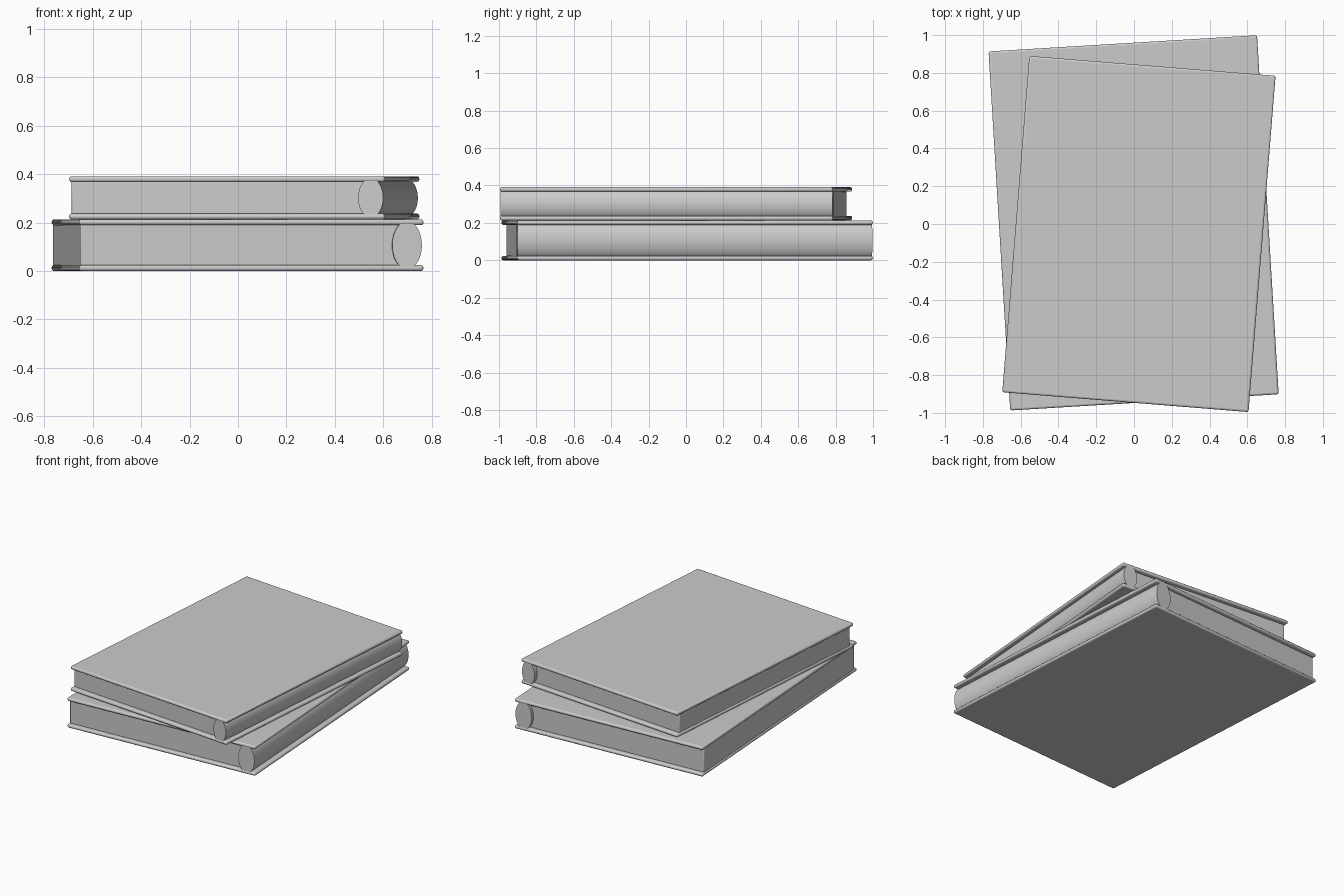
import bpy
from math import radians
from mathutils import Matrix

if "Cube" in bpy.data.objects:
    bpy.data.objects.remove(bpy.data.objects["Cube"])


def finish(obj, world, bevel=0.0):
    # bake the book's placement, round the edges, smooth the shading
    obj.data.transform(world)
    if bevel:
        mod = obj.modifiers.new("rounded_edges", 'BEVEL')
        mod.width = bevel
        mod.segments = 3
    bpy.ops.object.shade_smooth_by_angle(angle=radians(35))


def box(name, center, size, world, bevel):
    bpy.ops.mesh.primitive_cube_add(size=1)
    obj = bpy.context.object
    obj.name = name
    local = Matrix.Translation(center) @ Matrix.Diagonal((*size, 1))
    finish(obj, world @ local, bevel)


def book(name, center, angle, width, length, z0, height, page_left, page_length, spine_r):
    world = Matrix.Translation((*center, z0)) @ Matrix.Rotation(radians(angle), 4, 'Z')
    t = 0.024
    # hard covers
    for side, z in (("bottom", t / 2), ("top", height - t / 2)):
        box(f"{name}_{side}_cover", (0, 0, z), (width, length, t), world, 0.0105)
    # page block, running from the fore edge into the spine
    spine_x = width / 2 - 0.007 - spine_r
    box(f"{name}_pages", ((page_left + spine_x) / 2, 0, height / 2),
        (spine_x - page_left, page_length, height - 1.5 * t), world, 0.007)
    # oval spine along the right side
    bpy.ops.mesh.primitive_cylinder_add(vertices=48, radius=1, depth=1)
    spine = bpy.context.object
    spine.name = f"{name}_spine"
    local = (Matrix.Translation((spine_x, 0, height / 2))
             @ Matrix.Diagonal((spine_r, length - 0.004, height / 2 - 0.008, 1))
             @ Matrix.Rotation(radians(90), 4, 'X'))
    finish(spine, world @ local)


book("lower_book", (-0.002, 0.006), 3.45, 1.424, 1.904, 0.0, 0.213, -0.707, 1.85, 0.061)
book("upper_book", (0.026, -0.053), -4.6, 1.308, 1.786, 0.213, 0.178, -0.646, 1.725, 0.052)
